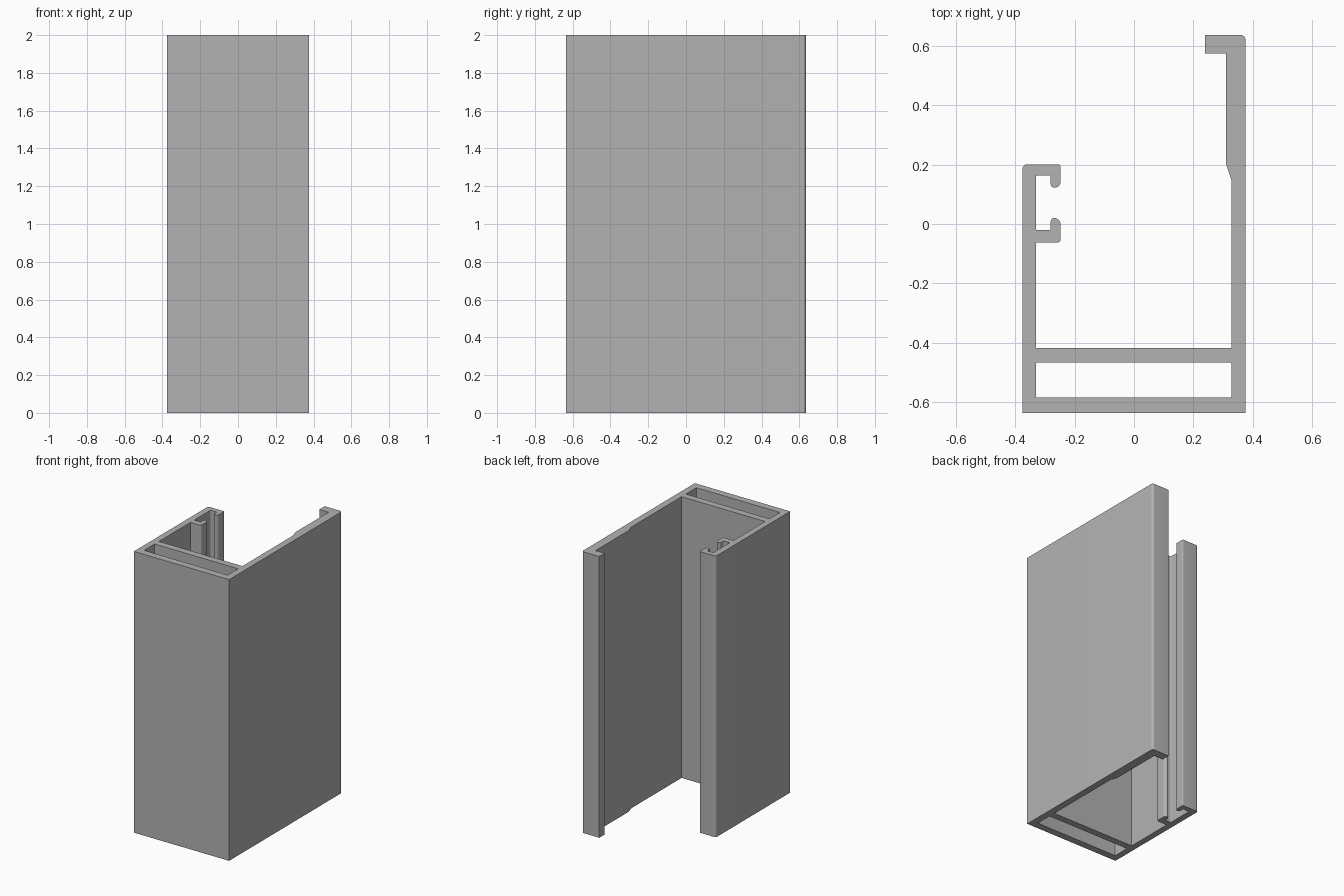
import bpy
import bmesh
from mathutils import Vector

HEIGHT = 2.0
ROUND_STEPS = 5

cube = bpy.data.objects.get("Cube")
if cube:
    bpy.data.objects.remove(cube, do_unlink=True)


def rounded(corners):
    """Turn (x, y, radius) corners into points, rounding where radius > 0."""
    points = []
    for i, (x, y, r) in enumerate(corners):
        p = Vector((x, y))
        if r == 0:
            points.append(p)
            continue
        before = Vector(corners[i - 1][:2])
        after = Vector(corners[(i + 1) % len(corners)][:2])
        a = p + (before - p).normalized() * r
        b = p + (after - p).normalized() * r
        centre = a + b - p
        for k in range(ROUND_STEPS + 1):
            t = k / ROUND_STEPS
            points.append(centre + (a.lerp(b, t) - centre).normalized() * r)
    return points


def add_loop(bm, points):
    verts = [bm.verts.new((p.x, p.y, 0)) for p in points]
    return [bm.edges.new((v, verts[i - 1])) for i, v in enumerate(verts)]


# Wall faces shared by the outline and the closed chamber
X, Y = 0.375, 0.635
IN_L, IN_R = -0.33, 0.327
LIP_OUT, LIP_IN = -0.247, -0.28

outline = rounded([
    (-X, -Y, 0), (X, -Y, 0),
    # tall wall with hooked end and thickened upper part
    (X, Y, 0.016), (0.238, Y, 0), (0.238, 0.574, 0), (0.31, 0.574, 0),
    (0.31, 0.2, 0), (IN_R, 0.15, 0),
    # cross web
    (IN_R, -0.417, 0), (IN_L, -0.417, 0),
    # lower lip of the gasket channel
    (IN_L, -0.063, 0), (LIP_OUT, -0.063, 0.012), (LIP_OUT, 0.02, 0.02),
    (LIP_IN, 0.02, 0.012), (LIP_IN, -0.021, 0.006), (IN_L, -0.021, 0.006),
    # upper lip of the gasket channel
    (IN_L, 0.163, 0.006), (LIP_IN, 0.163, 0.006), (LIP_IN, 0.122, 0.012),
    (LIP_OUT, 0.122, 0.02), (LIP_OUT, 0.2, 0.006), (-X, 0.2, 0.014),
])
chamber = rounded([(IN_L, -0.584, 0.004), (IN_R, -0.584, 0.004),
                   (IN_R, -0.466, 0.004), (IN_L, -0.466, 0.004)])

# Fill the section and extrude it to full height
bm = bmesh.new()
edges = add_loop(bm, outline) + add_loop(bm, chamber)
bmesh.ops.triangle_fill(bm, use_beauty=True, use_dissolve=False, edges=edges)
result = bmesh.ops.extrude_face_region(bm, geom=bm.faces[:], use_keep_orig=True)
top = [g for g in result["geom"] if isinstance(g, bmesh.types.BMVert)]
bmesh.ops.translate(bm, verts=top, vec=(0, 0, HEIGHT))
bmesh.ops.recalc_face_normals(bm, faces=bm.faces[:])
mesh = bpy.data.meshes.new("extruded_channel_profile")
bm.to_mesh(mesh)
bm.free()

profile = bpy.data.objects.new("extruded_channel_profile", mesh)
bpy.context.collection.objects.link(profile)

# Plain grey metal
grey = bpy.data.materials.new("plain_grey")
grey.use_nodes = True
colour = (0.45, 0.45, 0.45, 1)
grey.diffuse_color = colour
grey.node_tree.nodes["Principled BSDF"].inputs["Base Color"].default_value = colour
mesh.materials.append(grey)

bpy.ops.object.select_all(action="DESELECT")
profile.select_set(True)
bpy.context.view_layer.objects.active = profile
bpy.ops.object.shade_smooth_by_angle(angle=0.5)
